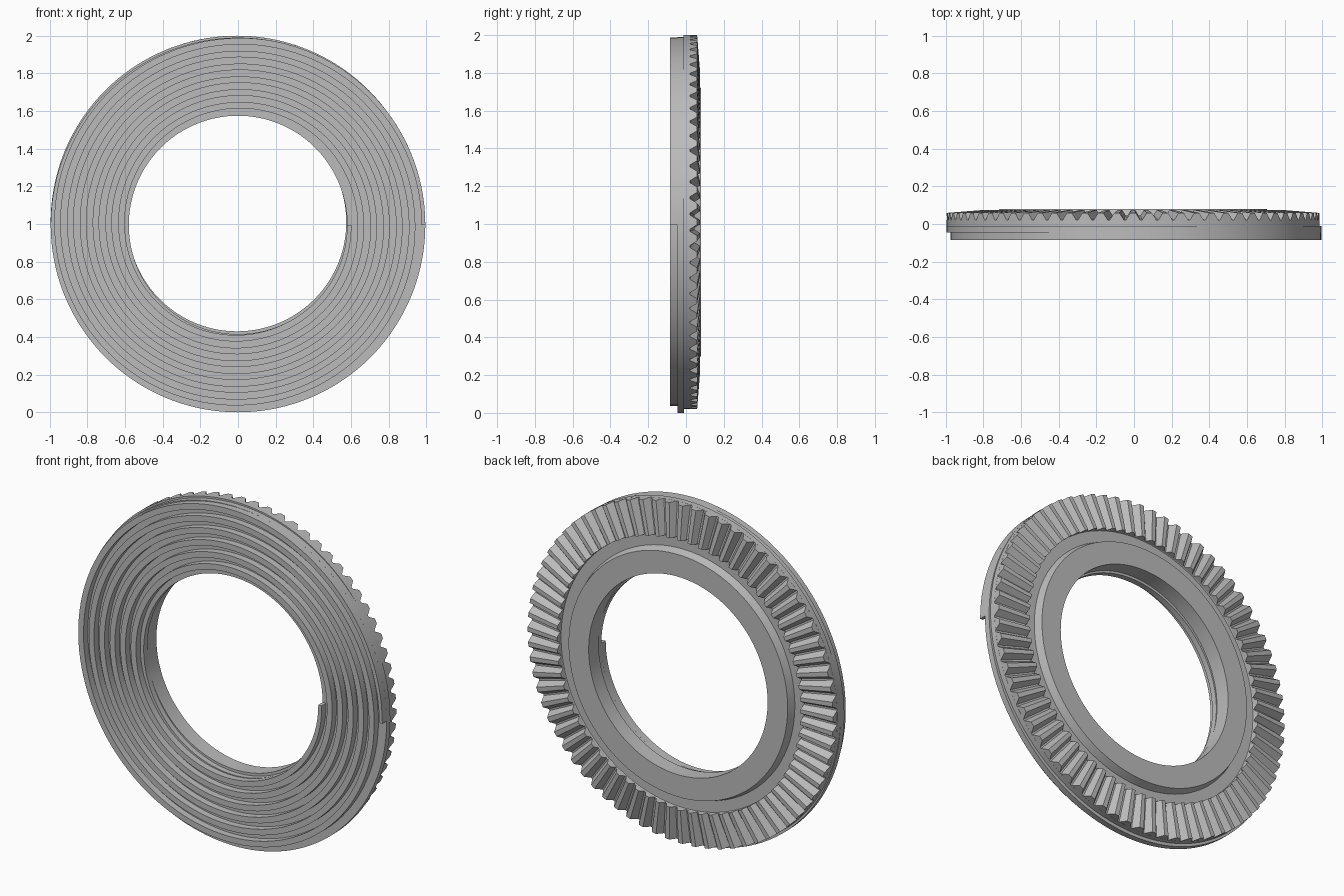
import bpy
import bmesh
from math import cos, sin, pi, tau

if "Cube" in bpy.data.objects:
    bpy.data.objects.remove(bpy.data.objects["Cube"])

steel = bpy.data.materials.new("steel_grey")
steel.use_nodes = True
GREY = (0.5, 0.5, 0.5, 1)
steel.diffuse_color = GREY
steel.node_tree.nodes["Principled BSDF"].inputs["Base Color"].default_value = GREY

HOLE, RIM = 0.58, 0.995
FRONT_CENTRE = (0, 0, 0.995)
GEAR_CENTRE = (-0.005, 0, 1.01)


def polar(radius, y, angle):
    return (radius * cos(angle), y, radius * sin(angle))


def finish(bm, name, location):
    bmesh.ops.recalc_face_normals(bm, faces=bm.faces)
    mesh = bpy.data.meshes.new(name)
    bm.to_mesh(mesh)
    bm.free()
    mesh.materials.append(steel)
    obj = bpy.data.objects.new(name, mesh)
    obj.location = location
    bpy.context.collection.objects.link(obj)
    bpy.ops.object.select_all(action="DESELECT")
    obj.select_set(True)
    bpy.context.view_layer.objects.active = obj
    bpy.ops.object.shade_smooth_by_angle(angle=pi / 7)


def bridge(bm, a, b):
    """Join two rings of matching vertices with quads."""
    n = len(a)
    for i in range(n):
        j = (i + 1) % n
        bm.faces.new((a[i], a[j], b[j], b[i]))


def lathe(name, profile, location, steps=144):
    """Turn a closed (radius, y) profile around the y axis."""
    bm = bmesh.new()
    rings = [[bm.verts.new(polar(r, y, tau * k / steps)) for r, y in profile]
             for k in range(steps)]
    for k in range(steps):
        bridge(bm, rings[k], rings[(k + 1) % steps])
    finish(bm, name, location)


# Front plate that carries the spiral
lathe("scroll_plate", [(HOLE, -0.045), (RIM, -0.045), (RIM, -0.011), (HOLE, -0.011)],
      FRONT_CENTRE)

# Rear gear body with sloped tooth root, recess and raised hub
lathe("gear_body", [(HOLE, -0.012), (0.99, -0.012), (0.99, 0.02), (0.795, 0.045),
                    (0.79, 0.035), (0.725, 0.035), (0.71, 0.08), (HOLE, 0.08)],
      GEAR_CENTRE)


# Spiral ridge, winding inward and trimmed at the rim and the hole
def spiral_ridge(turns=6, pitch=0.068, start=1.01, steps=120):
    bm = bmesh.new()
    sections = []
    for k in range(turns * steps + 1):
        t = k / steps
        outer = start - pitch * t
        inner = max(outer - pitch / 2, HOLE)
        outer = min(outer, RIM)
        sections.append([bm.verts.new(polar(r, y, tau * t)) for r, y in (
            (inner, -0.044), (outer, -0.044), (outer, -0.085), (inner, -0.085))])
    for a, b in zip(sections, sections[1:]):
        bridge(bm, a, b)
    bm.faces.new(sections[0])
    bm.faces.new(sections[-1])
    finish(bm, "spiral_ridge", FRONT_CENTRE)


spiral_ridge()


# Bevel teeth, tapering toward the hub
def bevel_teeth(count=72):
    bm = bmesh.new()
    half = pi / count
    for k in range(count):
        mid = tau * k / count
        ends = []
        for radius, root, tip in ((0.99, 0.018, 0.059), (0.79, 0.042, 0.075)):
            ends.append([bm.verts.new(polar(radius, y, mid + side * half)) for y, side in (
                (root, -0.92), (tip, -0.32), (tip, 0.32), (root, 0.92))])
        bridge(bm, *ends)
        for end in ends:
            bm.faces.new(end)
    finish(bm, "bevel_teeth", GEAR_CENTRE)


bevel_teeth()
